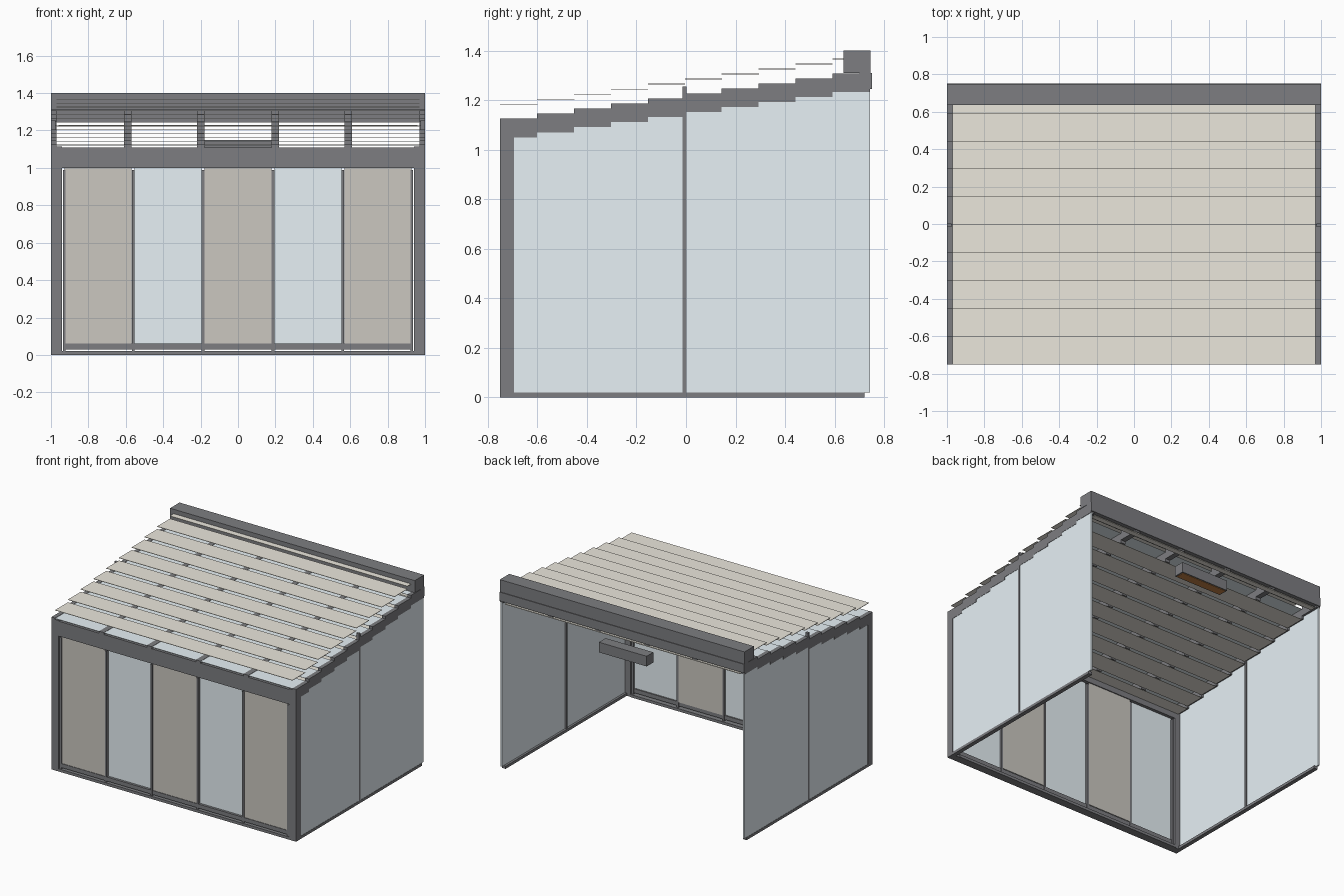
import bpy, bmesh

if "Cube" in bpy.data.objects:
    bpy.data.objects.remove(bpy.data.objects["Cube"])

def mat(name, c):
    m = bpy.data.materials.new(name)
    m.diffuse_color = (*c, 1)
    m.use_nodes = True
    m.node_tree.nodes["Principled BSDF"].inputs["Base Color"].default_value = m.diffuse_color
    return m

FRAME = mat("frame_grey", (0.205, 0.207, 0.22))
GLASS = mat("pale_glass", (0.80, 0.88, 0.92))
CREAM = mat("cream_fabric", (0.83, 0.80, 0.72))
SCREEN = mat("taupe_screen", (0.60, 0.575, 0.53))
GLOW = mat("heater_orange", (0.55, 0.22, 0.06))

def finish(name, bm, m):
    bmesh.ops.recalc_face_normals(bm, faces=bm.faces)
    me = bpy.data.meshes.new(name)
    bm.to_mesh(me)
    bm.free()
    ob = bpy.data.objects.new(name, me)
    me.materials.append(m)
    bpy.context.collection.objects.link(ob)
    return ob

def box(name, x0, x1, y0, y1, z0, z1, m=FRAME):
    bm = bmesh.new()
    bmesh.ops.create_cube(bm, size=1)
    for v in bm.verts:
        v.co = ((x0 + x1) / 2 + v.co.x * (x1 - x0),
                (y0 + y1) / 2 + v.co.y * (y1 - y0),
                (z0 + z1) / 2 + v.co.z * (z1 - z0))
    return finish(name, bm, m)

def prism(name, profile, x0, x1, m=FRAME):
    """Extrude a (y, z) outline along x."""
    bm = bmesh.new()
    f = bm.faces.new([bm.verts.new((x0, y, z)) for y, z in profile])
    r = bmesh.ops.extrude_face_region(bm, geom=[f])
    for v in r["geom"]:
        if isinstance(v, bmesh.types.BMVert):
            v.co.x = x1
    return finish(name, bm, m)

N, DY, DZ = 10, 0.149, 0.0203

def stairs(z, y0=-0.75, y1=0.742):
    """Stepped line rising toward the back."""
    pts = []
    for i in range(N):
        a = y0 if i == 0 else -0.75 + i * DY
        b = y1 if i == N - 1 else -0.75 + (i + 1) * DY
        pts += [(a, z + i * DZ), (b, z + i * DZ)]
    return pts

beam = stairs(1.125) + stairs(1.05)[::-1]
wall = [(-0.695, 0.02)] + stairs(1.05, -0.695) + [(0.742, 0.02)]

# side walls, posts and stepped side beams
for s, side in ((-1, "left"), (1, "right")):
    def span(a, b):
        return sorted((s * a, s * b))
    prism(side + "_side_beam", beam, *span(0.97, 1.0))
    prism(side + "_side_glass", wall, *span(0.986, 0.998), m=GLASS)
    box(side + "_front_post", *span(0.94, 1.0), -0.75, -0.695, 0, 1.115)
    box(side + "_side_sill", *span(0.97, 1.0), -0.695, 0.72, 0, 0.02)
    box(side + "_side_mullion", *span(0.977, 1.0), -0.015, 0.002, 0.02, 1.255)

# stepped rafters
for i, x in enumerate((-0.59, -0.2, 0.2, 0.59)):
    prism(f"rafter_{i}", beam, x - 0.02, x + 0.02)

# front and back cross members
box("front_beam", -0.94, 0.94, -0.75, -0.695, 1.0, 1.11)
box("front_sill", -0.94, 0.94, -0.75, -0.69, 0, 0.02)
box("back_beam", -1, 1, 0.70, 0.75, 1.245, 1.31)
box("awning_cassette", -1, 1, 0.635, 0.745, 1.31, 1.40)
box("lower_blind_roll", -0.96, 0.96, 0.70, 0.74, 1.224, 1.23, CREAM)

# roof: upper shade slats, glass panes, lower shade slats
for i in range(N):
    y, dz = -0.75 + i * DY, i * DZ
    y1 = min(y + DY + 0.001, 0.74)
    box(f"upper_slat_{i}", -0.97, 0.97, y, y1, 1.182 + dz, 1.185 + dz, CREAM)
    box(f"roof_glass_{i}", -0.97, 0.97, y, y1, 1.121 + dz, 1.123 + dz, GLASS)
    if i < N - 1:
        box(f"lower_slat_{i}", -0.97, 0.97, max(y, -0.695), y1, 1.041 + dz, 1.043 + dz, CREAM)

# five sliding front panels with alternating outer and inner screens
W = 1.87 / 5
for i in range(5):
    a = -0.935 + i * W
    b = a + W
    box(f"door_glass_{i}", a + 0.008, b - 0.008, -0.724, -0.718, 0.06, 1.0, GLASS)
    box(f"door_bottom_rail_{i}", a + 0.005, b - 0.005, -0.742, -0.708, 0.03, 0.06)
    y = -0.738 if i % 2 == 0 else -0.706
    box(f"door_screen_{i}", a + 0.008, b - 0.008, y, y + 0.004, 0.06, 1.0, SCREEN)
for i in range(6):
    x = min(max(-0.935 + i * W, -0.929), 0.929)
    box(f"door_stile_{i}", x - 0.007, x + 0.007, -0.744, -0.702, 0.02, 0.99)

# hanging heater
box("heater_body", -0.195, 0.195, 0.66, 0.738, 1.075, 1.15)
box("heater_element", -0.185, 0.185, 0.668, 0.73, 1.072, 1.076, GLOW)
